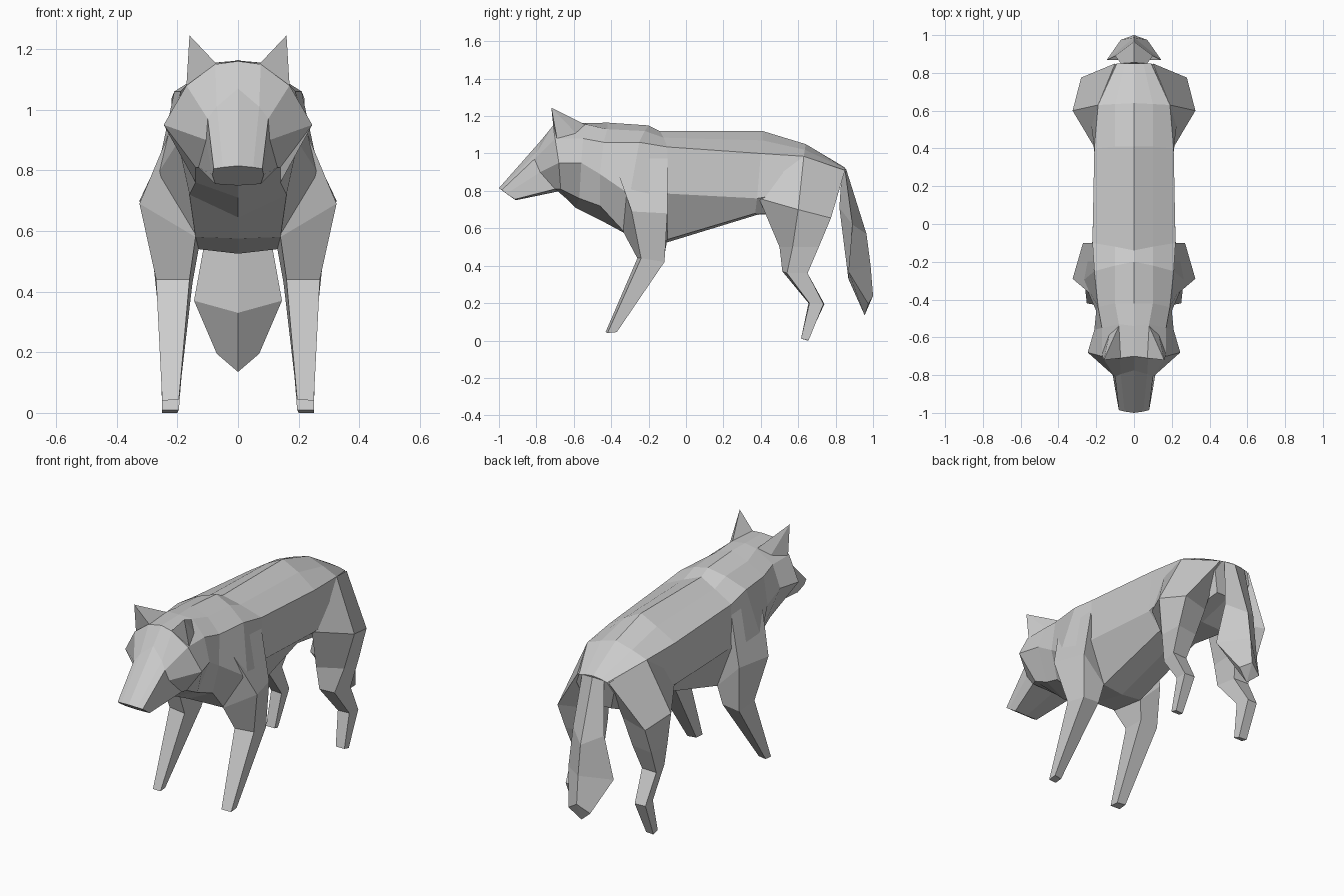
import bpy, bmesh


def finish(name, bm):
    """Turn a right-hand half into a mirrored, flat-shaded object."""
    bmesh.ops.recalc_face_normals(bm, faces=bm.faces)
    mesh = bpy.data.meshes.new(name)
    bm.to_mesh(mesh)
    bm.free()
    ob = bpy.data.objects.new(name, mesh)
    bpy.context.collection.objects.link(ob)
    mod = ob.modifiers.new("mirror", 'MIRROR')
    mod.use_axis[0] = True
    mod.merge_threshold = 0.0005
    return ob


def loft(name, rings, closed):
    """Skin cross-sections; open rings start and end on the mirror plane."""
    bm = bmesh.new()
    vs = [[bm.verts.new(p) for p in ring] for ring in rings]
    n = len(rings[0])
    for a, b in zip(vs, vs[1:]):
        for i in range(n if closed else n - 1):
            j = (i + 1) % n
            bm.faces.new((a[i], a[j], b[j], b[i]))
    bm.faces.new(vs[0])
    bm.faces.new(vs[-1][::-1])
    return finish(name, bm)


# half cross-section where the neck joins the torso
neck = [(0, -.42, 1.165), (.1, -.42, 1.13), (.19, -.44, 1.06),
        (.2, -.46, .89), (.16, -.46, .72), (0, -.46, .645)]

# head: nose, brow, cheeks, ruff, neck
loft("head", [
    [(0, -1, .815), (.05, -.993, .81), (.08, -.985, .805),
     (.085, -.96, .785), (.075, -.915, .755), (0, -.91, .75)],
    [(0, -.775, 1.07), (.07, -.795, 1.01), (.1, -.81, .97),
     (.105, -.78, .9), (.13, -.7, .81), (0, -.67, .8)],
    [(0, -.7, 1.16), (.075, -.71, 1.15), (.17, -.7, 1.08),
     (.245, -.68, .95), (.14, -.67, .81), (0, -.63, .75)],
    [(0, -.54, 1.162), (.08, -.53, 1.155), (.17, -.55, 1.08),
     (.21, -.56, .95), (.14, -.57, .76), (0, -.59, .71)],
    neck], False)

# torso: neck, shoulders, ribs, loin, hips, rump
loft("torso", [
    neck,
    [(0, -.2, 1.15), (.1, -.22, 1.12), (.21, -.25, 1.06),
     (.27, -.3, .78), (.14, -.33, .58), (0, -.33, .575)],
    [(0, -.14, 1.12), (.1, -.12, 1.085), (.22, -.1, 1.035),
     (.22, -.09, .785), (.13, -.1, .54), (0, -.1, .525)],
    [(0, .41, 1.12), (.1, .41, 1.07), (.21, .4, 1.0),
     (.21, .38, .76), (.12, .37, .68), (0, .38, .672)],
    [(0, .64, 1.05), (.1, .635, 1.02), (.19, .63, .985),
     (.24, .63, .8), (.14, .6, .66), (0, .58, .68)],
    [(0, .85, .925), (.05, .85, .92), (.09, .85, .91),
     (.12, .83, .85), (.08, .8, .74), (0, .8, .74)]], False)

# tail, drooping
loft("tail", [
    [(0, .855, .92), (.07, .85, .915), (0, .83, .86)],
    [(0, .965, .57), (.1, .89, .62), (0, .82, .71)],
    [(0, .987, .4), (.145, .868, .37), (0, .868, .33)],
    [(0, 1.0, .24), (.07, .975, .195), (0, .955, .135)]], False)

# front legs: withers, shoulder, elbow, foot
loft("front_legs", [
    [(.1, -.38, .97), (.195, -.4, 1.0), (.215, -.1, 1.0), (.1, -.15, .97)],
    [(.14, -.335, .58), (.325, -.29, .69), (.27, -.1, .68), (.13, -.1, .54)],
    [(.16, -.26, .44), (.27, -.24, .44), (.26, -.115, .42), (.15, -.12, .43)],
    [(.195, -.43, .045), (.25, -.42, .04), (.25, -.37, .045), (.2, -.38, .045)]],
    True)

# hind legs: hip, thigh, stifle, knee, hock, foot
loft("hind_legs", [
    [(.2, .5, .95), (.19, .63, .985), (.1, .85, .91), (.05, .7, .9)],
    [(.2, .39, .76), (.325, .6, .7), (.28, .775, .655), (.1, .72, .66)],
    [(.15, .5, .5), (.28, .57, .5), (.275, .71, .5), (.14, .69, .5)],
    [(.16, .515, .37), (.24, .54, .36), (.265, .65, .36), (.17, .645, .36)],
    [(.18, .655, .2), (.25, .66, .2), (.255, .735, .195), (.19, .74, .195)],
    [(.195, .615, .01), (.25, .615, .01), (.25, .655, 0), (.2, .65, 0)]],
    True)

# pointed ears
bm = bmesh.new()
for p in [(.16, -.72, 1.245), (.07, -.71, 1.15), (.17, -.69, 1.08),
          (.08, -.54, 1.155), (.13, -.58, 1.1)]:
    bm.verts.new(p)
bmesh.ops.convex_hull(bm, input=bm.verts)
finish("ears", bm)
